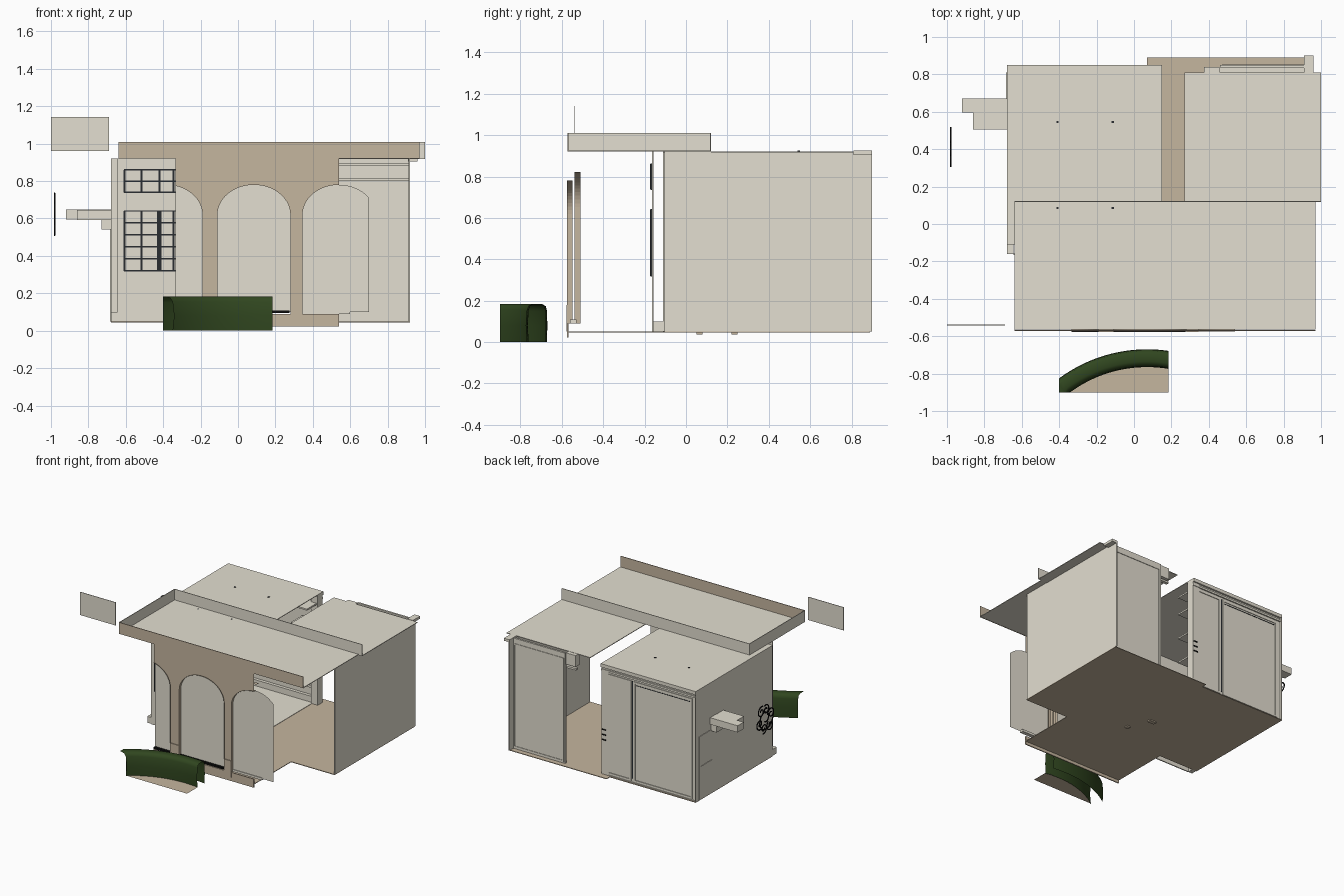
import bpy, bmesh, math

if "Cube" in bpy.data.objects:
    bpy.data.objects.remove(bpy.data.objects["Cube"])

def material(name, rgb):
    m = bpy.data.materials.new(name)
    m.diffuse_color = (*rgb, 1)
    m.use_nodes = True
    m.node_tree.nodes["Principled BSDF"].inputs["Base Color"].default_value = m.diffuse_color
    return m

GREY = material("warm_grey_plaster", (0.77, 0.735, 0.635))
TAN = material("tan_stone", (0.56, 0.465, 0.345))
GREEN = material("hedge_green", (0.03, 0.062, 0.014))
DARK = material("dark_frame", (0.021, 0.025, 0.03))
BLACK = material("black_iron", (0.004, 0.004, 0.004))

def finish(name, bm, mat):
    me = bpy.data.meshes.new(name)
    bm.to_mesh(me)
    bm.free()
    ob = bpy.data.objects.new(name, me)
    bpy.context.collection.objects.link(ob)
    me.materials.append(mat)
    return ob

def add_box(bm, x0, x1, y0, y1, z0, z1):
    v = [bm.verts.new((x, y, z)) for x in (x0, x1) for y in (y0, y1) for z in (z0, z1)]
    for f in ((0, 1, 3, 2), (4, 6, 7, 5), (0, 4, 5, 1), (2, 3, 7, 6), (0, 2, 6, 4), (1, 5, 7, 3)):
        bm.faces.new([v[i] for i in f])

def boxes(name, mat, *dims):
    bm = bmesh.new()
    for d in dims:
        add_box(bm, *d)
    bmesh.ops.recalc_face_normals(bm, faces=bm.faces)
    return finish(name, bm, mat)

def frame_xz(x0, x1, z0, z1, y0, y1, t):
    return [(x0, x0 + t, y0, y1, z0, z1), (x1 - t, x1, y0, y1, z0, z1),
            (x0, x1, y0, y1, z0, z0 + t), (x0, x1, y0, y1, z1 - t, z1)]

# floors
boxes("main_floor", TAN, (-0.68, 0.92, -0.11, 0.85, 0.045, 0.05), (0.07, 0.92, 0.85, 0.89, 0.045, 0.05))
boxes("front_floor", TAN, (-0.335, 0.54, -0.57, -0.11, 0.045, 0.05))
boxes("left_room_floor", GREY, (-0.67, 0.10, -0.11, 0.84, 0.05, 0.053))
boxes("floor_drains", TAN, (0.0, 0.06, 0.22, 0.25, 0.036, 0.046), (0.1, 0.13, 0.05, 0.08, 0.036, 0.046))

# right wall with a corner cap
boxes("right_wall", GREY, (0.912, 0.92, -0.105, 0.90, 0.05, 0.92))
boxes("right_back_cap", GREY, (0.91, 0.96, 0.81, 0.90, 0.905, 0.925))

# back wall on the right with ledges and lintel
boxes("right_back_wall", GREY, (0.46, 0.92, 0.835, 0.85, 0.05, 0.92),
      *frame_xz(0.47, 0.91, 0.06, 0.88, 0.85, 0.854, 0.012))
boxes("right_back_ledges", GREY, (0.375, 0.92, 0.81, 0.835, 0.80, 0.815),
      (0.375, 0.92, 0.805, 0.835, 0.88, 0.895), (0.375, 0.46, 0.79, 0.84, 0.83, 0.92))

# left room: walls, corner post, skirting
boxes("left_wall", GREY, (-0.68, -0.672, -0.11, 0.85, 0.05, 0.92))
boxes("left_front_wall", GREY, (-0.645, 0.15, -0.165, -0.157, 0.05, 0.92))
boxes("left_front_pilaster", GREY, (-0.68, -0.645, -0.16, -0.10, 0.05, 0.10),
      (-0.68, -0.645, -0.11, -0.10, 0.10, 0.92))
boxes("left_back_wall", GREY, (-0.68, 0.15, 0.815, 0.835, 0.05, 0.92))
boxes("left_skirting", GREY, (-0.66, 0.12, 0.79, 0.815, 0.05, 0.10), (-0.66, 0.12, 0.80, 0.815, 0.16, 0.18))
boxes("corner_post", GREY, (0.09, 0.15, 0.78, 0.84, 0.05, 0.92))
boxes("left_shelves", GREY, *[(0.0, 0.14, 0.66, 0.80, z, z + 0.012) for z in (0.3, 0.5, 0.7, 0.84)])

# back cornice and panelled doors
boxes("back_cornice", GREY, (-0.68, 0.15, 0.835, 0.85, 0.895, 0.92), (-0.68, 0.15, 0.835, 0.845, 0.865, 0.88))
boxes("back_door_frames", GREY, *frame_xz(-0.64, -0.13, 0.06, 0.85, 0.835, 0.84, 0.014),
      *frame_xz(-0.11, 0.13, 0.06, 0.85, 0.835, 0.84, 0.014))
boxes("door_hinges", BLACK, *[(0.11, 0.145, 0.842, 0.847, z, z + 0.008) for z in (0.32, 0.36, 0.40)])
boxes("back_door_gaps", DARK, (-0.122, -0.117, 0.835, 0.838, 0.08, 0.85), (-0.62, -0.15, 0.835, 0.838, 0.82, 0.824))

# side door frame
boxes("side_door", GREY, (-0.684, -0.68, 0.63, 0.65, 0.05, 0.55), (-0.684, -0.68, 0.79, 0.81, 0.05, 0.55),
      (-0.684, -0.68, 0.63, 0.81, 0.53, 0.55), (-0.684, -0.68, 0.63, 0.81, 0.29, 0.31))

# roofs
boxes("left_roof", GREY, (-0.68, 0.15, -0.11, 0.85, 0.917, 0.922))
boxes("right_roof", GREY, (0.27, 1.0, 0.12, 0.81, 0.917, 0.922))
boxes("roof_vents", DARK, *[(x, x + 0.012, y, y + 0.012, 0.92, 0.926)
                            for x, y in ((-0.415, 0.08), (-0.415, 0.54), (-0.12, 0.54), (-0.12, 0.08))])

# canopy tray
boxes("canopy_deck", GREY, (-0.64, 0.97, -0.565, 0.12, 0.92, 0.925))
boxes("canopy_front_fascia", TAN, (-0.64, 0.97, -0.572, -0.567, 0.92, 1.01))
boxes("canopy_left_fascia", GREY, (-0.64, -0.635, -0.567, 0.12, 0.92, 1.01))
boxes("canopy_back_fascia", GREY, (-0.64, 1.0, 0.117, 0.122, 0.92, 1.01))
boxes("sign_board", GREY, (-1.0, -0.69, -0.542, -0.538, 0.96, 1.142))

# windows behind the arcade
bars = []
for z0, z1, rows in ((0.32, 0.64, 5), (0.74, 0.86, 2)):
    for i in range(rows + 1):
        z = z0 + (z1 - z0) * i / rows
        bars.append((-0.61, -0.23, -0.172, -0.165, z - 0.004, z + 0.004))
    for x in (-0.606, -0.515, -0.42, -0.345, -0.234):
        w = 0.012 if x == -0.42 and rows == 5 else 0.005
        bars.append((x - w, x + w, -0.173, -0.165, z0, z1))
boxes("window_bars", DARK, *bars)

# arcade: front sheet, reveals and panes
HALF, SPRING, RISE, BASE = 0.195, 0.62, 0.16, 0.09

def arch_z(x, c):
    return SPRING + RISE * math.sqrt(max(0, 1 - ((x - c) / HALF) ** 2))

def arch_line(c, lo, hi, n=28):
    pts = [(c - HALF * math.cos(math.pi * i / n)) for i in range(n + 1)]
    pts = [lo] * (lo > c - HALF) + [x for x in pts if lo <= x <= hi] + [hi] * (hi < c + HALF)
    return [(x, arch_z(x, c)) for x in pts]

ARCHES = ((-0.385, -0.335, -0.19, -0.19), (0.085, -0.11, 0.28, 0.28), (0.54, 0.345, 0.70, 0.54))
sheet, reveal, panes = bmesh.new(), bmesh.new(), bmesh.new()

def quad(bm, *p):
    bm.faces.new([bm.verts.new(q) for q in p])

YF = -0.571
for x0, x1 in ((-0.19, -0.11), (0.28, 0.345)):
    quad(sheet, (x0, YF, BASE), (x1, YF, BASE), (x1, YF, 0.93), (x0, YF, 0.93))
for c, lo, hi_pane, hi in ARCHES:
    line = arch_line(c, lo, hi)
    for (xa, za), (xb, zb) in zip(line, line[1:]):
        quad(sheet, (xa, YF, za), (xb, YF, zb), (xb, YF, 0.93), (xa, YF, 0.93))
    path = list(line)
    if lo < c - 0.1:
        path.insert(0, (lo, BASE))
    if hi > c + 0.1:
        path.append((hi, BASE))
    # front reveal, then a slightly larger one behind the pane
    for y0, y1, grow in ((-0.576, -0.548, 1.0), (-0.54, -0.51, 1.06)):
        for (xa, za), (xb, zb) in zip(path, path[1:]):
            p = [(c + (x - c) * grow, BASE + (z - BASE) * grow) for x, z in ((xa, za), (xb, zb))]
            quad(reveal, (p[0][0], y0, p[0][1]), (p[1][0], y0, p[1][1]), (p[1][0], y1, p[1][1]), (p[0][0], y1, p[0][1]))
    outline = [(lo, 0.10)] + arch_line(c, lo, hi_pane) + [(hi_pane, 0.10)]
    panes.faces.new([panes.verts.new((x, -0.555, z)) for x, z in reversed(outline)])
bmesh.ops.remove_doubles(sheet, verts=sheet.verts, dist=1e-5)
finish("arcade_front", sheet, TAN)
finish("arch_reveals", reveal, TAN)
bmesh.ops.recalc_face_normals(panes, faces=panes.faces)
finish("arch_panes", panes, GREY)

# plinth and thresholds
boxes("arcade_plinth", TAN, (-0.335, 0.54, -0.576, -0.568, 0.022, 0.09))
boxes("pillar_bases", TAN, (-0.19, -0.11, -0.577, -0.57, 0.05, 0.18), (0.28, 0.345, -0.577, -0.57, 0.05, 0.18))
boxes("thresholds", BLACK, (-0.335, -0.19, -0.577, -0.557, 0.095, 0.108), (-0.11, 0.275, -0.577, -0.557, 0.095, 0.108))
boxes("right_sill", GREY, (0.345, 0.60, -0.56, -0.53, 0.09, 0.108))

# wall bracket on the left side
boxes("bracket_arm", GREY, (-0.92, -0.68, 0.595, 0.67, 0.595, 0.648))
boxes("bracket_support", GREY, (-0.86, -0.68, 0.505, 0.595, 0.592, 0.645), (-0.73, -0.68, 0.53, 0.66, 0.54, 0.597))

# iron scrollwork hanging beside the bracket
cu = bpy.data.curves.new("iron_scrollwork", 'CURVE')
cu.dimensions = '3D'
cu.bevel_depth = 0.005
cu.bevel_resolution = 1
for cy, cz, r, start, turn in ((0.34, 0.64, 0.045, 0, 1), (0.46, 0.69, 0.045, 2, -1), (0.48, 0.60, 0.045, 4, 1),
                               (0.35, 0.55, 0.045, 1, -1), (0.41, 0.62, 0.10, 3, 1), (0.43, 0.55, 0.04, 5, -1),
                               (0.40, 0.69, 0.04, 1, 1)):
    s = cu.splines.new('POLY')
    s.points.add(22)
    for i, p in enumerate(s.points):
        a, k = start + turn * i * 0.38, r * (1 - i / 28)
        p.co = (-0.98, cy + k * math.cos(a), cz + k * math.sin(a), 1)
cu.materials.append(BLACK)
bpy.context.collection.objects.link(bpy.data.objects.new("iron_scrollwork", cu))

# curved hedge: swept rounded section, trimmed to the plot
CX, CY = 0.07, -1.46
section = [(0.70, 0), (0.695, 0.08), (0.70, 0.155), (0.708, 0.175), (0.725, 0.183),
           (0.765, 0.183), (0.782, 0.174), (0.788, 0.15), (0.79, 0.08), (0.788, 0)]

def trim(bm):
    for co, no in (((-0.4, 0, 0), (-1, 0, 0)), ((0.185, 0, 0), (1, 0, 0)), ((0, -0.9, 0), (0, -1, 0))):
        bmesh.ops.bisect_plane(bm, geom=bm.verts[:] + bm.edges[:] + bm.faces[:],
                               plane_co=co, plane_no=no, clear_outer=True)

bm = bmesh.new()
rings = []
for i in range(41):
    a = math.radians(70 + i * 2)
    rings.append([bm.verts.new((CX + r * math.cos(a), CY + r * math.sin(a), z)) for r, z in section])
for A, B in zip(rings, rings[1:]):
    for j in range(len(section) - 1):
        bm.faces.new((A[j], A[j + 1], B[j + 1], B[j]))
trim(bm)
bmesh.ops.recalc_face_normals(bm, faces=bm.faces)
hedge = finish("hedge", bm, GREEN)
for p in hedge.data.polygons:
    p.use_smooth = True

# planting bed inside the hedge curve
bm = bmesh.new()
pts = [(CX + 0.70 * math.cos(math.radians(70 + i * 3)), CY + 0.70 * math.sin(math.radians(70 + i * 3)), 0.004)
       for i in range(24)]
pts.append((pts[0][0], -1.0, 0.004))
bm.faces.new([bm.verts.new(p) for p in pts])
trim(bm)
finish("garden_bed", bm, TAN)
